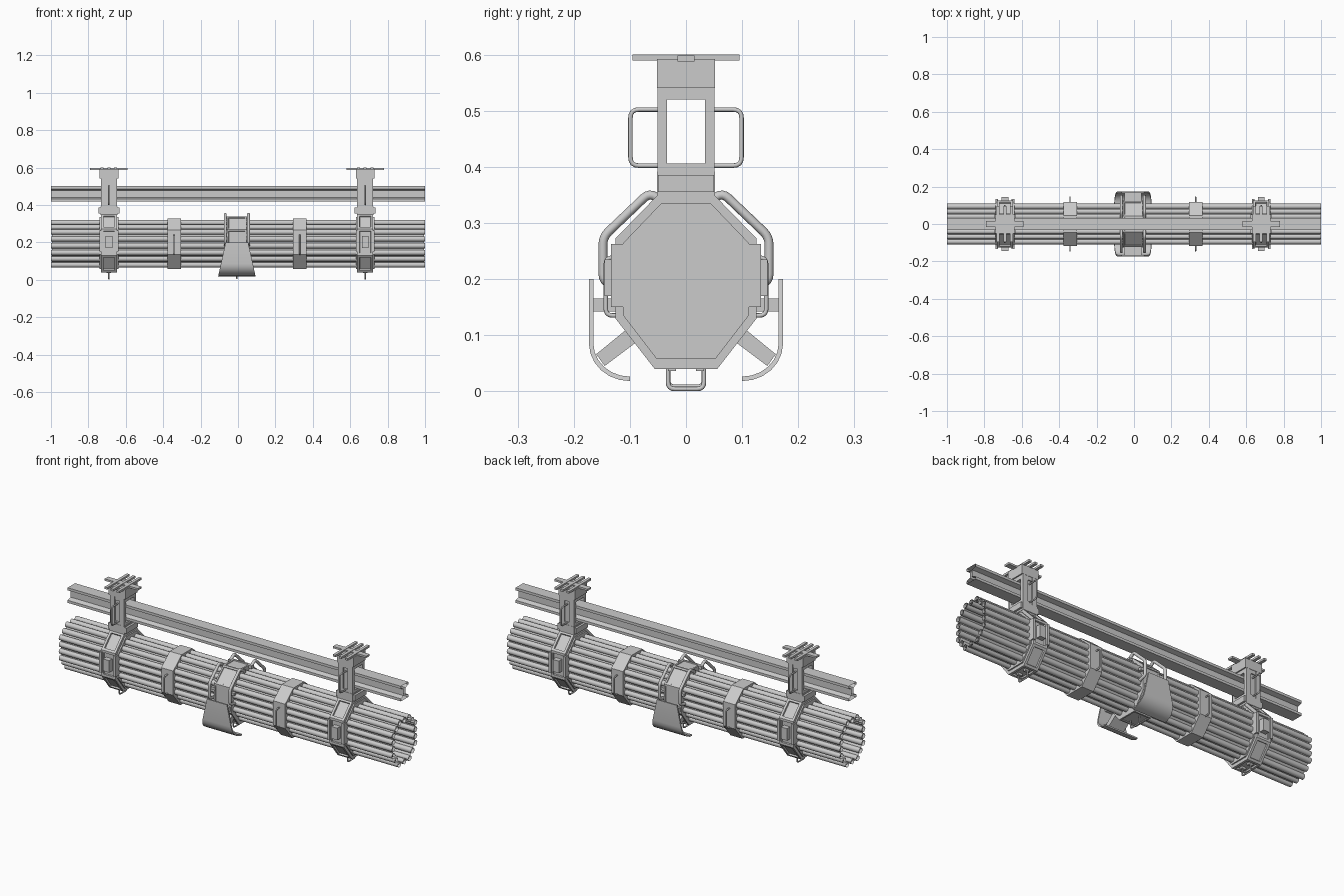
import bpy, bmesh, math
from mathutils import Vector

if "Cube" in bpy.data.objects:
    bpy.data.objects.remove(bpy.data.objects["Cube"])


def finish(name, bm, smooth=False):
    bmesh.ops.recalc_face_normals(bm, faces=bm.faces)
    me = bpy.data.meshes.new(name)
    bm.to_mesh(me)
    bm.free()
    ob = bpy.data.objects.new(name, me)
    bpy.context.collection.objects.link(ob)
    if smooth:
        bpy.context.view_layer.objects.active = ob
        ob.select_set(True)
        bpy.ops.object.shade_smooth_by_angle(angle=math.radians(40))
        ob.select_set(False)
    return ob


def prism(name, pts, x0, x1, caps=True, inset=None, smooth=False, flare=None):
    """Extrude a (y, z) outline along x; optionally recess each side panel."""
    bm = bmesh.new()
    a = [bm.verts.new((x0, y, z)) for y, z in pts]
    b = [bm.verts.new((x1, y, z)) for y, z in pts]
    n = len(pts)
    sides = [bm.faces.new((a[i], a[(i + 1) % n], b[(i + 1) % n], b[i])) for i in range(n)]
    if caps:
        bm.faces.new(a[::-1])
        bm.faces.new(b)
    bmesh.ops.recalc_face_normals(bm, faces=bm.faces)
    if inset:
        bmesh.ops.inset_individual(bm, faces=sides, thickness=inset[0])
        bmesh.ops.inset_individual(bm, faces=sides, thickness=0.002, depth=-inset[1])
    if flare:
        mid = (x0 + x1) / 2
        for v in bm.verts:
            v.co.x = mid + (v.co.x - mid) * flare(v.co.z)
    return finish(name, bm, smooth)


def box(name, x, y, z):
    return prism(name, [(y[0], z[0]), (y[1], z[0]), (y[1], z[1]), (y[0], z[1])], *x)


def octagon(top, side, bot, zs):
    """Half widths at top/side/bottom and the four heights, going up."""
    half = [(bot, zs[0]), (side, zs[1]), (side, zs[2]), (top, zs[3])]
    return half + [(-y, z) for y, z in reversed(half)]


def tube(name, x, pts, r, fillet=0.012):
    """Round bar along a (y, z) path at a fixed x, with rounded corners."""
    p = [Vector(q) for q in pts]
    path = [p[0]]
    for i in range(1, len(p) - 1):
        s = p[i] + (p[i - 1] - p[i]).normalized() * fillet
        e = p[i] + (p[i + 1] - p[i]).normalized() * fillet
        for k in range(5):
            t = k / 4
            path.append(s * (1 - t) ** 2 + p[i] * 2 * t * (1 - t) + e * t * t)
    path.append(p[-1])
    bm = bmesh.new()
    rings = []
    for i, q in enumerate(path):
        d = (path[min(i + 1, len(path) - 1)] - path[max(i - 1, 0)]).normalized()
        nrm = Vector((-d.y, d.x))
        ring = []
        for k in range(10):
            a = math.tau * k / 10
            o = q + nrm * (r * math.cos(a))
            ring.append(bm.verts.new((x + r * math.sin(a), o.x, o.y)))
        rings.append(ring)
    for a, b in zip(rings, rings[1:]):
        for k in range(10):
            bm.faces.new((a[k], a[(k + 1) % 10], b[(k + 1) % 10], b[k]))
    bm.faces.new(rings[0])
    bm.faces.new(rings[-1])
    return finish(name, bm, True)


# Bundle: open octagonal core shell ringed by open pipes
core = octagon(0.040, 0.094, 0.045, (0.08, 0.145, 0.255, 0.305))
prism("bundle_core", core, -0.995, 0.995, caps=False)
R = 0.0145
for i, (y0, z0) in enumerate(core):
    y1, z1 = core[(i + 1) % 8]
    length = math.hypot(y1 - y0, z1 - z0)
    n = max(2, round(length / 0.036))
    for k in range(n):
        cy, cz = y0 + (y1 - y0) * k / n, z0 + (z1 - z0) * k / n
        ring = [(cy + R * math.cos(math.tau * j / 14), cz + R * math.sin(math.tau * j / 14)) for j in range(14)]
        prism("pipe", ring, -1, 1, caps=False, smooth=True)

# Overhead rail, an open-ended I section
rail = [(0.032, 0.418), (0.032, 0.432), (0.008, 0.44), (0.008, 0.478), (0.032, 0.486), (0.032, 0.5)]
prism("rail", rail + [(-y, z) for y, z in reversed(rail)], -1, 1, caps=False)

# Two hanger clamps
clamp = octagon(0.05, 0.126, 0.056, (0.04, 0.13, 0.272, 0.35))
for cx in (-0.69, 0.68):
    prism("clamp_ring", clamp, cx - 0.043, cx + 0.043, inset=(0.018, 0.008))
    inner = octagon(0.044, 0.112, 0.052, (0.057, 0.135, 0.264, 0.335))
    prism("clamp_lip", inner, cx - 0.05, cx + 0.05)
    box("hanger_foot", (cx - 0.045, cx + 0.045), (-0.052, 0.052), (0.345, 0.392))
    box("hanger_foot_flange", (cx - 0.056, cx + 0.056), (-0.05, 0.05), (0.355, 0.385))
    box("hanger_sill", (cx - 0.043, cx + 0.043), (-0.05, 0.05), (0.388, 0.406))
    box("hanger_lintel", (cx - 0.043, cx + 0.043), (-0.05, 0.05), (0.52, 0.545))
    box("hanger_head", (cx - 0.05, cx + 0.05), (-0.052, 0.052), (0.54, 0.592))
    # Mounting bars on top
    box("mount_bar_long", (cx - 0.1, cx + 0.1), (-0.015, 0.015), (0.588, 0.598))
    for dx in (-0.036, 0, 0.036):
        box("mount_bar_cross", (cx + dx - 0.008, cx + dx + 0.008), (-0.095, 0.095), (0.589, 0.6))
    for s in (-1, 1):
        ys = sorted((s * 0.034, s * 0.044))
        box("hanger_cheek", (cx - 0.043, cx + 0.043), ys, (0.4, 0.525))
        # Raised uprights leave a slot in the middle of the cheek
        for d in (-1, 1):
            xs = sorted((cx + d * 0.014, cx + d * 0.043))
            box("cheek_upright", xs, sorted((s * 0.04, s * 0.051)), (0.39, 0.545))
            box("clamp_arm", sorted((cx + d * 0.036, cx + d * 0.05)), sorted((s * 0.11, s * 0.134)), (0.15, 0.262))
        tube("hanger_handle", cx, [(s * 0.04, 0.402), (s * 0.099, 0.402), (s * 0.099, 0.502), (s * 0.04, 0.502)], 0.004, 0.015)
        box("latch_pad", (cx - 0.018, cx + 0.018), sorted((s * 0.115, s * 0.145)), (0.17, 0.235))
    tube("bottom_loop", cx, [(-0.032, 0.05), (-0.032, 0.004), (0.032, 0.004), (0.032, 0.05)], 0.004)
    for s in (-1, 1):
        box("loop_lug", (cx - 0.012, cx + 0.012), (s * 0.025 - 0.007, s * 0.025 + 0.007), (0.036, 0.056))

# Two plain straps with side handles
strap = octagon(0.046, 0.118, 0.055, (0.058, 0.134, 0.266, 0.327))
for cx in (-0.342, 0.33):
    prism("strap", strap, cx - 0.036, cx + 0.036)
    for s in (-1, 1):
        tube("strap_handle", cx, [(s * 0.115, 0.238), (s * 0.143, 0.238), (s * 0.143, 0.135), (s * 0.115, 0.135)], 0.004)

# Centre carrier with guard bars, skids and bottom loop
cx = -0.006
prism("carrier_band", octagon(0.044, 0.122, 0.055, (0.045, 0.132, 0.268, 0.338)), cx - 0.052, cx + 0.052, inset=(0.012, 0.004))
tube("carrier_loop", cx, [(-0.032, 0.05), (-0.032, 0.008), (0.032, 0.008), (0.032, 0.05)], 0.004)
for s in (-1, 1):
    for d in (-1, 1):
        tube("guard_bar", cx + d * 0.062, [(s * 0.03, 0.33), (s * 0.065, 0.354), (s * 0.148, 0.275), (s * 0.148, 0.195), (s * 0.11, 0.185)], 0.008, 0.014)
        box("guard_bar_lug", sorted((cx + d * 0.045, cx + d * 0.07)), sorted((s * 0.108, s * 0.126)), (0.232, 0.247))
        box("guard_top_lug", sorted((cx + d * 0.045, cx + d * 0.07)), sorted((s * 0.024, s * 0.044)), (0.322, 0.338))
    # Curved skid, widening towards its lower edge
    outer = [(0.173, 0.2), (0.173, 0.085)]
    outer += [(0.1 + 0.073 * math.cos(a), 0.085 - 0.067 * math.sin(a)) for a in [math.radians(15 * k) for k in range(1, 7)]]
    thin = [(0.165, 0.2), (0.165, 0.085)]
    thin += [(0.1 + 0.065 * math.cos(a), 0.085 - 0.059 * math.sin(a)) for a in [math.radians(15 * k) for k in range(1, 7)]]
    skid = [(s * y, z) for y, z in outer + thin[::-1]]
    prism("skid", skid, cx - 0.06, cx + 0.06, smooth=True, flare=lambda z: 1 + 0.66 * (0.2 - z) / 0.18)
    # Skid struts
    box("skid_strut_upper", (cx - 0.045, cx + 0.045), sorted((s * 0.115, s * 0.168)), (0.142, 0.165))
    prism("skid_strut_lower", [(s * y, z) for y, z in [(0.085, 0.09), (0.145, 0.045), (0.16, 0.066), (0.1, 0.115)]], cx - 0.045, cx + 0.045)
